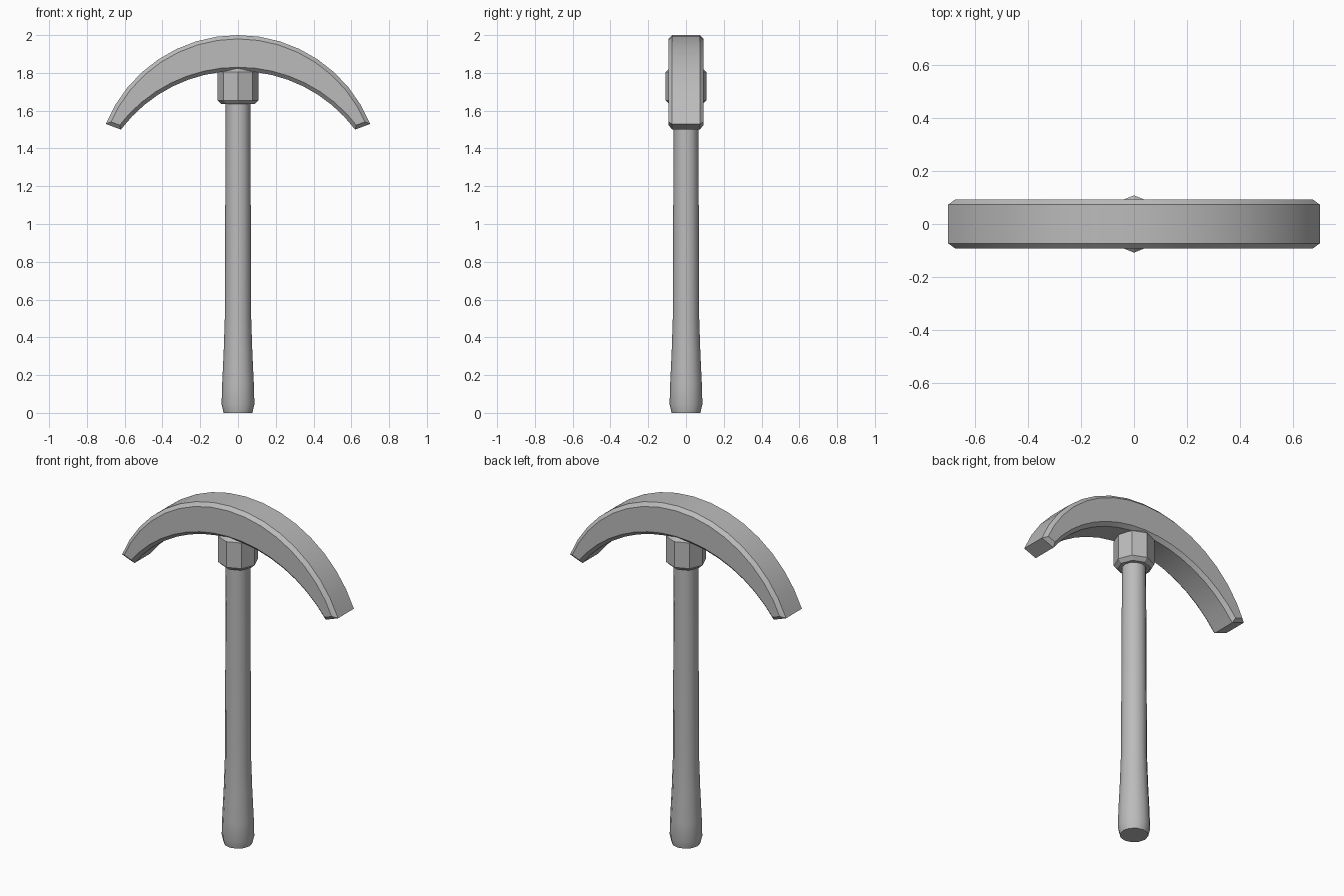
import bpy, bmesh, math

if "Cube" in bpy.data.objects:
    bpy.data.objects.remove(bpy.data.objects["Cube"])

grey = bpy.data.materials.new("plain grey")
grey.diffuse_color = (0.5, 0.5, 0.5, 1)
grey.use_nodes = True
grey.node_tree.nodes["Principled BSDF"].inputs["Base Color"].default_value = grey.diffuse_color


def finish(name, bm, angle):
    bmesh.ops.recalc_face_normals(bm, faces=bm.faces)
    mesh = bpy.data.meshes.new(name)
    bm.to_mesh(mesh)
    bm.free()
    mesh.materials.append(grey)
    ob = bpy.data.objects.new(name, mesh)
    bpy.context.collection.objects.link(ob)
    bpy.ops.object.select_all(action='DESELECT')
    ob.select_set(True)
    bpy.context.view_layer.objects.active = ob
    bpy.ops.object.shade_smooth_by_angle(angle=math.radians(angle))
    return ob


def lathe(name, profile, sides, angle):
    """Closed column from (radius, z) rings."""
    bm = bmesh.new()
    rings = []
    for r, z in profile:
        rings.append([bm.verts.new((r * math.cos(2 * math.pi * i / sides),
                                    r * math.sin(2 * math.pi * i / sides), z))
                      for i in range(sides)])
    for a, b in zip(rings, rings[1:]):
        for i in range(sides):
            j = (i + 1) % sides
            bm.faces.new((a[i], a[j], b[j], b[i]))
    bm.faces.new(rings[0][::-1])
    bm.faces.new(rings[-1])
    return finish(name, bm, angle)


def arc(half_chord, z_tip, z_top, segments):
    """Arc over x = 0 from the left tip to the right tip."""
    rise = z_top - z_tip
    radius = (half_chord ** 2 + rise ** 2) / (2 * rise)
    span = math.asin(half_chord / radius)
    return [(radius * math.sin(t), z_top - radius + radius * math.cos(t))
            for t in (span * (2 * i / segments - 1) for i in range(segments + 1))]


# Curved head: crescent outline, extruded in y, front and back rims chamfered
half_width = 0.093
outline = arc(0.70, 1.53, 2.0, 16) + arc(0.62, 1.50, 1.81, 16)[::-1]
bm = bmesh.new()
face = bm.faces.new([bm.verts.new((x, -half_width, z)) for x, z in outline])
ext = bmesh.ops.extrude_face_region(bm, geom=[face], use_keep_orig=True)
bmesh.ops.translate(bm, vec=(0, 2 * half_width, 0),
                    verts=[g for g in ext["geom"] if isinstance(g, bmesh.types.BMVert)])
bmesh.ops.recalc_face_normals(bm, faces=bm.faces)
rims = [e for e in bm.edges if abs(e.verts[0].co.y - e.verts[1].co.y) < 1e-4]
bmesh.ops.bevel(bm, geom=rims, offset=0.02, offset_type='OFFSET',
                segments=1, profile=0.5, affect='EDGES')
finish("pick_head", bm, 30)

# Octagonal collar under the head
lathe("collar", [(0.087, 1.635), (0.108, 1.655), (0.108, 1.805), (0.087, 1.825)], 8, 20)

# Handle with flared grip and tapered butt
lathe("handle", [(0.076, 0), (0.087, 0.045), (0.084, 0.15), (0.076, 0.32), (0.070, 0.5),
                 (0.068, 1.0), (0.066, 1.4), (0.065, 1.75)], 12, 40)
